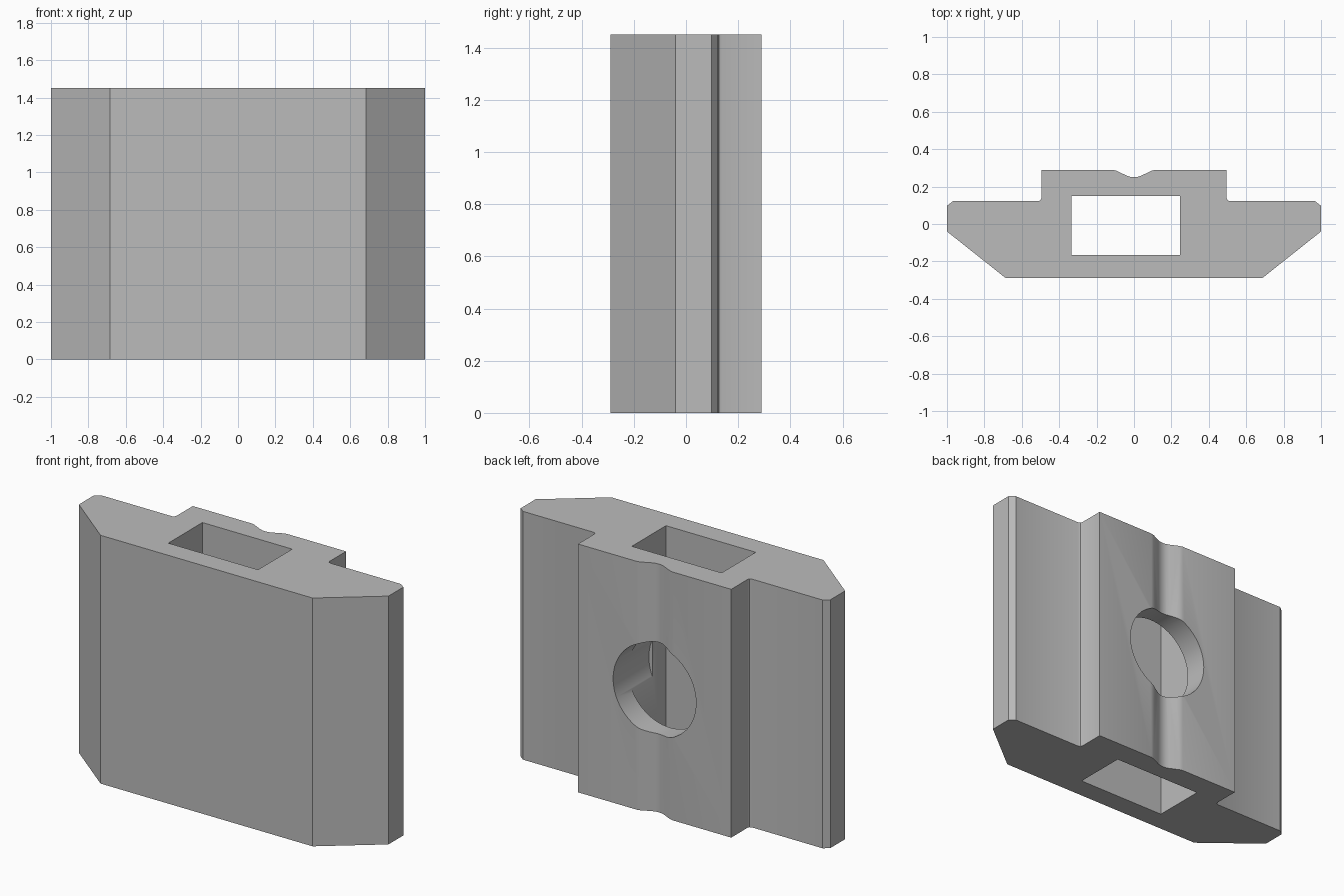
import bpy
import bmesh
import math
from mathutils import Matrix, Vector

HEIGHT = 1.45

default = bpy.data.objects.get("Cube")
if default:
    bpy.data.objects.remove(default, do_unlink=True)


def make_material(name, colour):
    mat = bpy.data.materials.new(name)
    mat.use_nodes = True
    mat.diffuse_color = colour
    mat.node_tree.nodes["Principled BSDF"].inputs["Base Color"].default_value = colour
    return mat


def make_object(name, bm):
    bmesh.ops.recalc_face_normals(bm, faces=bm.faces)
    mesh = bpy.data.meshes.new(name)
    bm.to_mesh(mesh)
    bm.free()
    mesh.materials.append(steel)
    obj = bpy.data.objects.new(name, mesh)
    bpy.context.collection.objects.link(obj)
    return obj


def activate(obj):
    bpy.ops.object.select_all(action="DESELECT")
    obj.select_set(True)
    bpy.context.view_layer.objects.active = obj


def cut(body, cutter):
    cutter.hide_render = True
    mod = body.modifiers.new(cutter.name, "BOOLEAN")
    mod.operation = "DIFFERENCE"
    mod.solver = "EXACT"
    mod.object = cutter
    activate(body)
    bpy.ops.object.modifier_apply(modifier=mod.name)
    bpy.data.objects.remove(cutter, do_unlink=True)


steel = make_material("plain grey", (0.5, 0.5, 0.5, 1))

# Stepped block: half profile from front to back groove, mirrored and extruded
half = [(0.685, -0.29), (1, -0.04), (1, 0.097), (0.968, 0.122),
        (0.512, 0.122), (0.5, 0.127), (0.495, 0.138), (0.495, 0.29),
        (0.115, 0.29), (0.095, 0.285), (0.04, 0.259), (0.02, 0.252)]
outline = half + [(0, 0.25)] + [(-x, y) for x, y in reversed(half)]
bm = bmesh.new()
base = bm.faces.new([bm.verts.new((x, y, 0)) for x, y in outline])
grown = bmesh.ops.extrude_face_region(bm, geom=[base])["geom"]
top_verts = [v for v in grown if isinstance(v, bmesh.types.BMVert)]
bmesh.ops.translate(bm, verts=top_verts, vec=(0, 0, HEIGHT))
if not base.is_valid or len(bm.faces) < len(outline) + 2:
    bm.faces.new([v for v in bm.verts if v.co.z == 0])
body = make_object("slot_nut_body", bm)

# Rectangular passage running the full height, slightly off centre
bm = bmesh.new()
bmesh.ops.create_cube(bm, size=1)
bmesh.ops.scale(bm, vec=(0.58, 0.315, HEIGHT + 0.4), verts=bm.verts)
bmesh.ops.translate(bm, vec=(-0.045, -0.0075, HEIGHT / 2), verts=bm.verts)
cut(body, make_object("passage_cutter", bm))

# Round hole from the back face into the passage
bm = bmesh.new()
depth = 0.54
placing = Matrix.Translation(Vector((0, -0.04 + depth / 2, HEIGHT / 2)))
bmesh.ops.create_cone(bm, cap_ends=True, segments=64, radius1=0.268, radius2=0.268,
                      depth=depth, matrix=placing @ Matrix.Rotation(math.pi / 2, 4, "X"))
cut(body, make_object("hole_cutter", bm))

# Rounded groove and hole, crisp edges elsewhere
activate(body)
bpy.ops.object.shade_smooth_by_angle(angle=math.radians(30))
